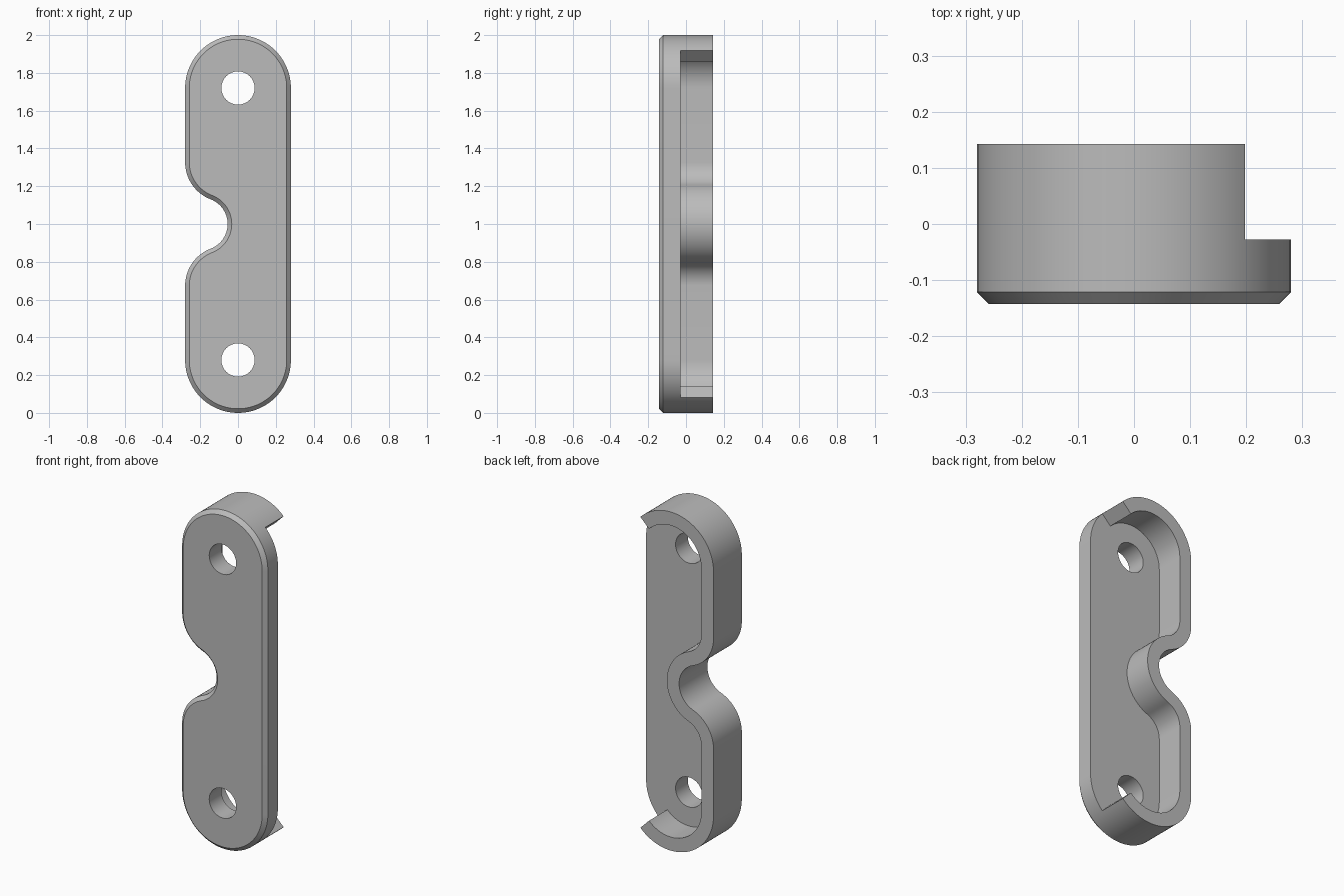
import bpy, bmesh, math

cube = bpy.data.objects.get("Cube")
if cube:
    bpy.data.objects.remove(cube, do_unlink=True)

# Main dimensions
RADIUS, TOP, BOTTOM = 0.28, 1.72, 0.28
FRONT, CHAMFER, FLOOR, BACK = -0.143, 0.022, -0.028, 0.143
WALL = 0.08
FILLET, NOTCH, NOTCH_X = 0.21, 0.14, -0.195
HOLE = 0.088

# Fillets are tangent to the left side and to the notch circle
fillet_x = FILLET - RADIUS
rise = math.sqrt((FILLET + NOTCH) ** 2 - (fillet_x - NOTCH_X) ** 2)
turn = math.degrees(math.atan2(rise, fillet_x - NOTCH_X))


def arc(cx, cz, r, start, end, steps, skip_first=False):
    angles = [math.radians(start + (end - start) * i / steps) for i in range(steps + 1)]
    pts = [(cx + r * math.cos(a), cz + r * math.sin(a)) for a in angles]
    return pts[1:] if skip_first else pts


def outline(d):
    """Outline moved inwards by d: the walled run, then the open right side."""
    walled = arc(0, TOP, RADIUS - d, 45, 180, 36)
    walled += arc(fillet_x, 1 + rise, FILLET - d, 180, 180 + turn, 16)
    walled += arc(NOTCH_X, 1, NOTCH + d, turn, -turn, 32, True)
    walled += arc(fillet_x, 1 - rise, FILLET - d, 180 - turn, 180, 16, True)
    walled += arc(0, BOTTOM, RADIUS - d, 180, 315, 36)
    open_side = arc(0, BOTTOM, RADIUS - d, 315, 360, 12, True)
    open_side += arc(0, TOP, RADIUS - d, 0, 45, 12)[:-1]
    return walled, open_side


bm = bmesh.new()


def ring(points, y):
    return [bm.verts.new((x, y, z)) for x, z in points]


def bridge(a, b, closed=False):
    for i in range(len(a) if closed else len(a) - 1):
        j = (i + 1) % len(a)
        bm.faces.new((a[i], a[j], b[j], b[i]))


walled, open_side = outline(0)
front_walled, front_open = outline(CHAMFER)
inner, _ = outline(WALL)
count = len(walled)

# Plate with chamfered front edge
face_ring = ring(front_walled + front_open, FRONT)
side_ring = ring(walled + open_side, FRONT + CHAMFER)
floor_ring = ring(walled + open_side, FLOOR)
bm.faces.new(face_ring)
bridge(face_ring, side_ring, True)
bridge(side_ring, floor_ring, True)

# Rim wall on the back, open along the right side
rim_outer = ring(walled, BACK)
rim_inner = ring(inner, BACK)
floor_inner = ring(inner, FLOOR)
bridge(floor_ring[:count], rim_outer)
bridge(rim_outer, rim_inner)
bridge(rim_inner, floor_inner)
for i in (0, count - 1):
    bm.faces.new((floor_ring[i], rim_outer[i], rim_inner[i], floor_inner[i]))
bm.faces.new(floor_inner + floor_ring[count - 1:] + floor_ring[:1])
bmesh.ops.recalc_face_normals(bm, faces=bm.faces)

mesh = bpy.data.meshes.new("mounting_bracket")
bm.to_mesh(mesh)
bm.free()
bracket = bpy.data.objects.new("mounting_bracket", mesh)
bpy.context.collection.objects.link(bracket)

# Single grey finish
grey = bpy.data.materials.new("plain_grey")
grey.use_nodes = True
grey.diffuse_color = (0.5, 0.5, 0.5, 1)
grey.node_tree.nodes["Principled BSDF"].inputs["Base Color"].default_value = (0.5, 0.5, 0.5, 1)
mesh.materials.append(grey)

# Screw holes
for z in (TOP, BOTTOM):
    bpy.ops.mesh.primitive_cylinder_add(vertices=48, radius=HOLE, depth=1,
                                        location=(0, 0, z), rotation=(math.pi / 2, 0, 0))
    cutter = bpy.context.object
    cutter.name = "hole_cutter"
    cutter.hide_render = True
    cutter.data.materials.append(grey)
    cut = bracket.modifiers.new("screw_hole", 'BOOLEAN')
    cut.operation = 'DIFFERENCE'
    cut.solver = 'EXACT'
    cut.object = cutter
    bpy.ops.object.select_all(action='DESELECT')
    bracket.select_set(True)
    bpy.context.view_layer.objects.active = bracket
    bpy.ops.object.modifier_apply(modifier=cut.name)
    bpy.data.objects.remove(cutter, do_unlink=True)

bpy.ops.object.shade_smooth_by_angle(angle=math.radians(30))
